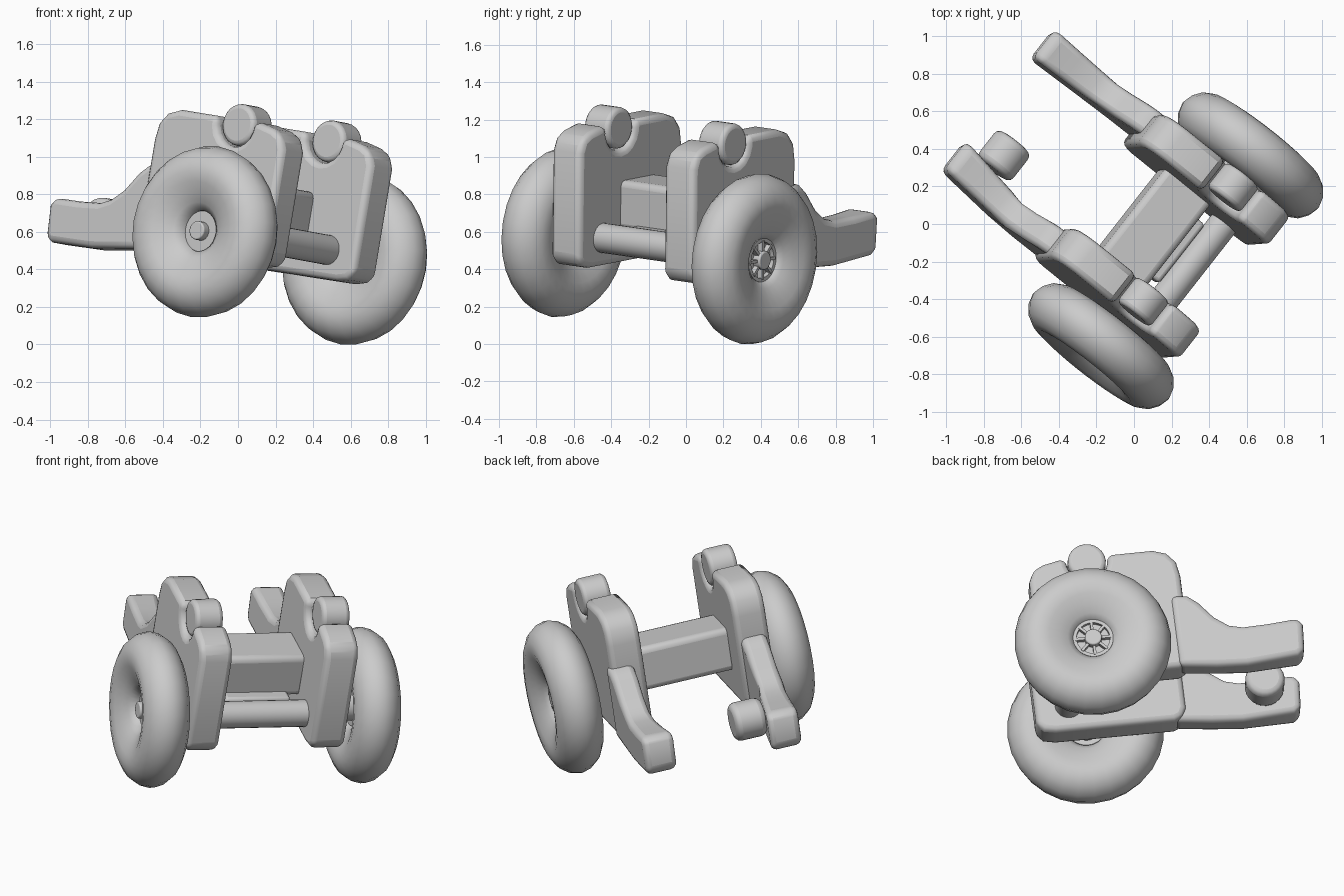
import bpy, bmesh, math
from mathutils import Matrix, Vector

if "Cube" in bpy.data.objects:
    bpy.data.objects.remove(bpy.data.objects["Cube"])

# Tilted local frame: s along the axle, t towards the arms, v up through the plates
S = Vector((.613, .782, -.112)).normalized()
V = Vector((.16, .01, .987))
V = (V - S * V.dot(S)).normalized()
T = V.cross(S)
FRAME = Matrix.Translation((.2225, -.1425, .5275)) @ Matrix((S, T, V)).transposed().to_4x4()

grey = bpy.data.materials.new("light grey")
grey.diffuse_color = (.6, .6, .6, 1)
grey.use_nodes = True
grey.node_tree.nodes["Principled BSDF"].inputs["Base Color"].default_value = grey.diffuse_color


def finish(name, bm, bevel=0, segs=3, angle=40):
    bmesh.ops.recalc_face_normals(bm, faces=bm.faces)
    me = bpy.data.meshes.new(name)
    bm.to_mesh(me)
    bm.free()
    ob = bpy.data.objects.new(name, me)
    bpy.context.collection.objects.link(ob)
    ob.matrix_world = FRAME
    me.materials.append(grey)
    if bevel:
        m = ob.modifiers.new("bevel", 'BEVEL')
        m.width, m.segments, m.limit_method, m.angle_limit = bevel, segs, 'ANGLE', math.radians(40)
    bpy.ops.object.select_all(action='DESELECT')
    ob.select_set(True)
    bpy.context.view_layer.objects.active = ob
    bpy.ops.object.shade_smooth_by_angle(angle=math.radians(angle))
    return ob


def extrude(name, profile, s0, s1, bevel, shape=None):
    """Extrude a (t, v) outline between s0 and s1; shape can move the points."""
    bm = bmesh.new()
    ends = []
    for s in (s0, s1):
        ends.append([bm.verts.new(shape(s, t, v) if shape else (s, t, v)) for t, v in profile])
        bm.faces.new(ends[-1])
    n = len(profile)
    for i in range(n):
        j = (i + 1) % n
        bm.faces.new((ends[0][i], ends[0][j], ends[1][j], ends[1][i]))
    return finish(name, bm, bevel)


def rod(name, s0, s1, t, v, r, bevel=0, n=24):
    pts = [(t + r * math.cos(2 * math.pi * i / n), v + r * math.sin(2 * math.pi * i / n)) for i in range(n)]
    return extrude(name, pts, s0, s1, bevel)


def box(name, s, t, v, bevel):
    return extrude(name, [(t[0], v[0]), (t[1], v[0]), (t[1], v[1]), (t[0], v[1])], s[0], s[1], bevel)


def lathe(name, profile, s, n=28):
    """Spin a closed (radius, offset) profile around the axle."""
    bm = bmesh.new()
    rings = []
    for i in range(n):
        c, d = math.cos(2 * math.pi * i / n), math.sin(2 * math.pi * i / n)
        rings.append([bm.verts.new((s + w, r * c, r * d)) for r, w in profile])
    m = len(profile)
    for i in range(n):
        a, b = rings[i], rings[(i + 1) % n]
        for k in range(m):
            l = (k + 1) % m
            bm.faces.new((a[k], a[l], b[l], b[k]))
    return finish(name, bm, angle=60)


# Plate outline with a round seat for the roller
RT, RV = .04, .595
plate = [(-.27, -.12), (-.2, -.135), (.5, -.135), (.55, -.115), (.575, -.06),
         (.575, .45), (.56, .54), (.51, .6), (.43, .627), (.19, .625)]
plate += [(RT + .12 * math.cos(math.radians(a)), RV + .12 * math.sin(math.radians(a))) for a in range(10, -191, -20)]
plate += [(-.12, .622), (-.22, .6), (-.28, .57), (-.31, .5), (-.31, -.08)]

# Arm outline, seen from the side
arm = [(.5, -.13), (.72, -.155), (.9, -.165), (1.2, -.14), (1.24, -.115), (1.25, .06), (1.22, .1),
       (1.05, .085), (.9, .08), (.82, .1), (.74, .16), (.66, .26), (.6, .31), (.5, .32)]

# Tyre cross-section
half = [(.11, .045), (.15, .08), (.2, .105), (.26, .13), (.31, .14), (.36, .132), (.41, .103), (.445, .055)]
tyre = half + [(.46, 0)] + [(r, -w) for r, w in reversed(half)]


def bend_arm(side):
    """Flare the arm tip; the near arm also leans in and down a little."""
    def shape(s, t, v):
        k = max(0, min(1, (t - .8) / .45))
        s *= 1 + .25 * k
        return (s - .40 + .055 * k, t, v - .04 * k) if side < 0 else (s + .415, t, v - .005 * k)
    return shape


for side, name, p0, p1 in ((-1, "near", -.5, -.3), (1, "far", .27, .475)):
    extrude(name + "_side_plate", plate, p0, p1, .045)
    rod(name + "_roller", side * .39 - .085, side * .39 + .085, RT, RV, .112, .025)
    extrude(name + "_rear_arm", arm, -.077, .077, .035, bend_arm(side))
    # Wheel, hub and axle stub
    lathe(name + "_tyre", tyre, side * .65)
    rod(name + "_hub_disc", side * .59, side * .68, 0, 0, .12)
    rod(name + "_axle_stub", side * .45, side * .6, 0, 0, .09)
    rod(name + "_hub_boss", side * .66, side * .725, 0, 0, .05, .008)

# Spoked hub on the far wheel only
lathe("far_hub_ring", [(.098, .02), (.118, .02), (.118, .055), (.098, .055)], .65)
bm = bmesh.new()
for i in range(8):
    m = Matrix.Rotation(i * math.pi / 4, 4, 'X') @ Matrix.Translation((.69, .075, 0)) @ Matrix.Diagonal((.04, .06, .016, 1))
    bmesh.ops.create_cube(bm, size=1, matrix=m)
finish("far_hub_spokes", bm)

# Parts between the plates
box("cross_beam", (-.33, .3), (.04, .35), (.045, .312), .035)
box("lower_rib", (-.2, .2), (-.03, .06), (-.03, .08), .02)
rod("cross_rod", -.33, .3, -.11, .02, .08)

# Short peg inside the near arm
rod("arm_peg", -.275, -.085, 1.04, -.01, .115, .035)
